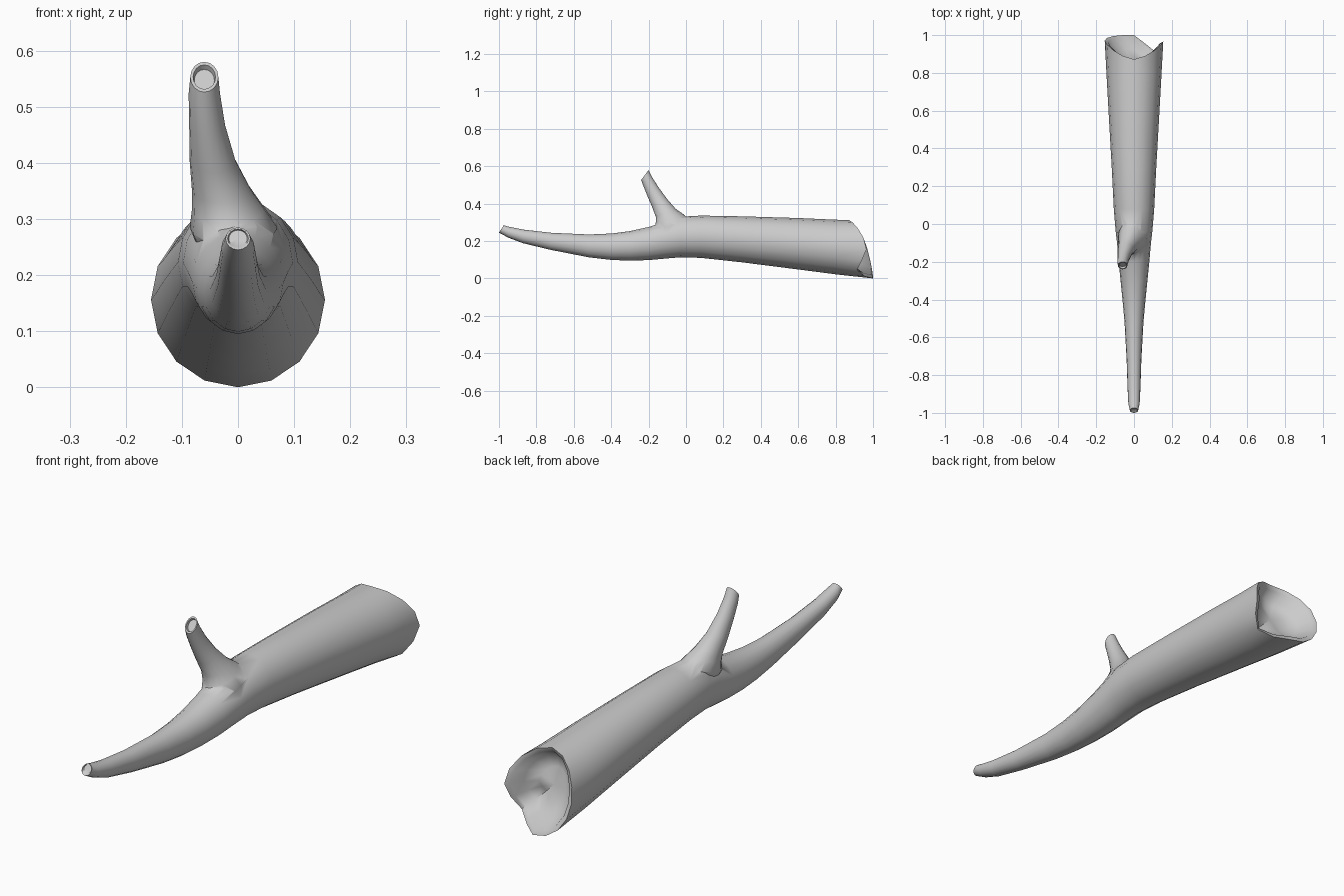
import bpy, bmesh, math

if "Cube" in bpy.data.objects:
    bpy.data.objects.remove(bpy.data.objects["Cube"])

N = 16


def ring(x, y, z, rx, vy, vz):
    """Ellipse: half-axis rx along x, second half-axis (vy, vz) in the yz plane. Starts at the bottom."""
    pts = []
    for k in range(N):
        a = 2 * math.pi * k / N
        s, c = math.sin(a), -math.cos(a)
        pts.append((x + rx * s, y + vy * c, z + vz * c))
    return pts


def shrink(pts, f, dy=0.0, dz=0.0):
    c = [sum(p[i] for p in pts) / N for i in range(3)]
    return [(c[0] + (p[0] - c[0]) * f,
             c[1] + (p[1] - c[1]) * f + dy,
             c[2] + (p[2] - c[2]) * f + dz) for p in pts]


def loft(name, rings):
    bm = bmesh.new()
    rows = [[bm.verts.new(p) for p in r] for r in rings]
    for a, b in zip(rows, rows[1:]):
        for k in range(N):
            j = (k + 1) % N
            bm.faces.new((a[k], a[j], b[j], b[k]))
    for row in (rows[0], rows[-1]):
        c = [sum(v.co[i] for v in row) / N for i in range(3)]
        mid = bm.verts.new(c)
        for k in range(N):
            bm.faces.new((row[k], row[(k + 1) % N], mid))
    bmesh.ops.recalc_face_normals(bm, faces=bm.faces)
    me = bpy.data.meshes.new(name)
    bm.to_mesh(me)
    bm.free()
    ob = bpy.data.objects.new(name, me)
    bpy.context.collection.objects.link(ob)
    return ob


# Trunk: thin upturned tip to thick broken end (y, bottom z, top z, half width)
tip = ring(0, -0.987, 0.265, 0.022, 0.013, 0.02)
trunk_rings = [shrink(tip, 0.75, 0.006), shrink(tip, 0.85), tip]
for y, lo, hi, w in [(-0.95, 0.218, 0.277, 0.03),
                     (-0.87, 0.188, 0.261, 0.034),
                     (-0.72, 0.152, 0.244, 0.039),
                     (-0.52, 0.113, 0.235, 0.05),
                     (-0.40, 0.099, 0.24, 0.061),
                     (-0.30, 0.095, 0.253, 0.071),
                     (-0.20, 0.098, 0.275, 0.081),
                     (-0.10, 0.107, 0.308, 0.09),
                     (-0.03, 0.113, 0.33, 0.098),
                     (0.08, 0.110, 0.336, 0.107),
                     (0.30, 0.086, 0.332, 0.118),
                     (0.60, 0.048, 0.323, 0.135),
                     (0.80, 0.022, 0.314, 0.146)]:
    trunk_rings.append(ring(0, y, (lo + hi) / 2, w, 0, (hi - lo) / 2))

# Jagged broken rim and hollow end
rim_y = [1.0, 0.955, 0.915, 0.94, 0.965, 0.95, 0.92, 0.89,
         0.872, 0.89, 0.92, 0.95, 0.97, 0.985, 0.995, 1.0]
rim = [(p[0], y, p[2]) for p, y in zip(ring(0, 0, 0.156, 0.155, 0, 0.156), rim_y)]
inner = [(p[0] * 0.88, p[1] - 0.008, 0.156 + (p[2] - 0.156) * 0.88) for p in rim]
trunk_rings += [rim, inner, shrink(rim, 0.72, -0.06), shrink(rim, 0.4, -0.085)]
trunk = loft("log", trunk_rings)

# Side branch flaring into the trunk
stub = ring(-0.06, -0.22, 0.553, 0.025, 0.02, 0.027)
branch = loft("branch", [
    ring(0.0, -0.07, 0.22, 0.06, 0.08, 0),
    ring(-0.008, -0.078, 0.285, 0.078, 0.097, 0.03),
    ring(-0.018, -0.09, 0.318, 0.064, 0.072, 0.028),
    ring(-0.029, -0.108, 0.35, 0.053, 0.053, 0.022),
    ring(-0.045, -0.14, 0.402, 0.041, 0.041, 0.02),
    ring(-0.055, -0.178, 0.467, 0.032, 0.031, 0.02),
    ring(-0.06, -0.207, 0.523, 0.028, 0.023, 0.023),
    stub,
    shrink(stub, 0.8),
    shrink(stub, 0.72, 0.008, -0.006)])

# Fuse the branch with the trunk
mod = trunk.modifiers.new("fuse", 'BOOLEAN')
mod.operation = 'UNION'
mod.solver = 'EXACT'
mod.object = branch
bpy.context.view_layer.objects.active = trunk
trunk.select_set(True)
bpy.ops.object.modifier_apply(modifier=mod.name)
bpy.data.objects.remove(branch)
bpy.ops.object.shade_smooth_by_angle(angle=math.radians(50))
